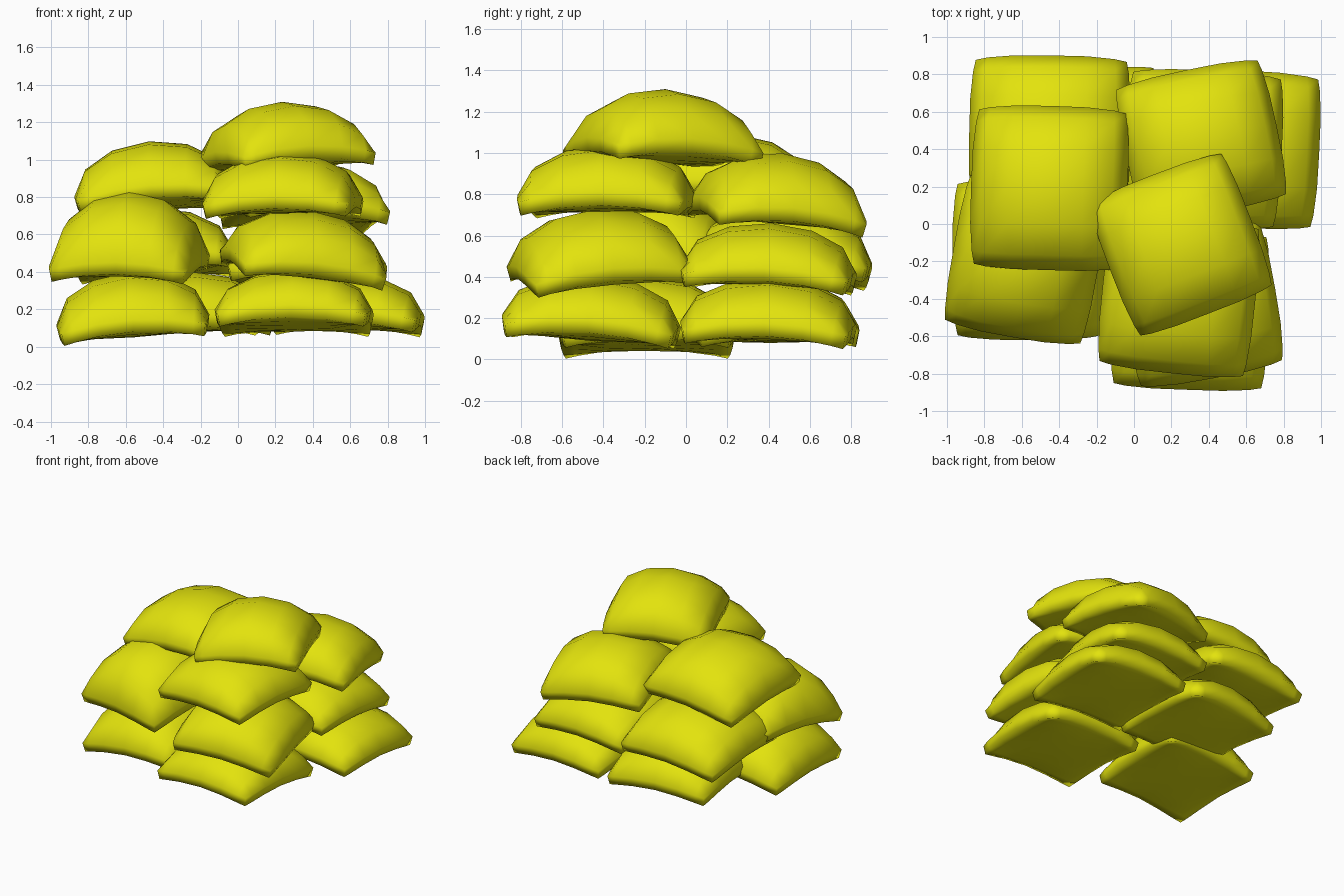
import bpy, bmesh, math
from mathutils import Matrix, Vector

if "Cube" in bpy.data.objects:
    bpy.data.objects.remove(bpy.data.objects["Cube"])

yellow = bpy.data.materials.new("yellow cloth")
yellow.diffuse_color = (0.77, 0.77, 0.004, 1)
yellow.use_nodes = True
yellow.node_tree.nodes["Principled BSDF"].inputs["Base Color"].default_value = yellow.diffuse_color

STEPS = [-1, -0.84, -0.48, 0, 0.48, 0.84, 1]
N = len(STEPS)
DROOP = 0.05


def bag(name, centre, half, top, bottom, turn=0, pitch=0, roll=0):
    """Stuffed square bag: domed top, shallow belly, thick drooping rim."""
    bm = bmesh.new()

    def sheet(rim, height, power, inset):
        rows = []
        for v in STEPS:
            row = []
            for u in STEPS:
                swell = max(0, (1 - u * u) * (1 - v * v)) ** power
                x = u * half[0] * inset * (1 - 0.06 * v ** 4)
                y = v * half[1] * inset * (1 - 0.06 * u ** 4)
                z = rim + height * swell - DROOP * (u * v) ** 2
                row.append(bm.verts.new((x, y, z)))
            rows.append(row)
        for a, b in zip(rows, rows[1:]):
            for i in range(N - 1):
                quad = (a[i], a[i + 1], b[i + 1], b[i])
                bm.faces.new(quad if height > 0 else quad[::-1])
        # outline of the sheet, anticlockwise
        return (rows[0][:-1] + [r[-1] for r in rows[:-1]]
                + rows[-1][:0:-1] + [r[0] for r in rows[:0:-1]])

    upper = sheet(0.035, top - 0.035, 0.5, 1.0)
    lower = sheet(-0.03, -(bottom - 0.03), 0.6, 0.97)
    for i in range(len(upper)):
        j = (i + 1) % len(upper)
        bm.faces.new((lower[i], lower[j], upper[j], upper[i]))
    for f in bm.faces:
        f.smooth = True
    spin = (Matrix.Rotation(math.radians(turn), 4, 'Z')
            @ Matrix.Rotation(math.radians(pitch), 4, 'X')
            @ Matrix.Rotation(math.radians(roll), 4, 'Y'))
    bm.transform(Matrix.Translation(Vector(centre)) @ spin)
    mesh = bpy.data.meshes.new(name)
    bm.to_mesh(mesh)
    bm.free()
    mesh.materials.append(yellow)
    bpy.context.collection.objects.link(bpy.data.objects.new(name, mesh))


# front left stack
bag("front_left_bag_1", (-0.56, -0.19, 0.11), (0.41, 0.43), 0.29, 0.06, 0, 0, -4)
bag("front_left_bag_2", (-0.58, -0.19, 0.46), (0.39, 0.42), 0.37, 0.07, -10, 6, 1)
bag("front_left_bag_3", (-0.45, 0.19, 0.80), (0.42, 0.44), 0.30, 0.06, -2, -4, -5)

# front right stack
bag("front_right_bag_1", (0.30, -0.46, 0.16), (0.42, 0.43), 0.25, 0.07, -2, -4, 0)
bag("front_right_bag_2", (0.35, -0.42, 0.45), (0.41, 0.41), 0.28, 0.08, 10, 5, 6)
bag("front_right_bag_3", (0.24, -0.38, 0.77), (0.41, 0.42), 0.27, 0.06, -6, 0, -1)
bag("top_bag", (0.25, -0.11, 1.02), (0.40, 0.40), 0.29, 0.07, 21, -3, -2)

# back right stack
bag("back_right_bag_1", (0.57, 0.40, 0.15), (0.42, 0.42), 0.24, 0.06, -3, -2, 1)
bag("back_right_bag_2", (0.37, 0.40, 0.41), (0.42, 0.42), 0.25, 0.06, -3, -3, 0)
bag("back_right_bag_3", (0.36, 0.44, 0.72), (0.41, 0.39), 0.28, 0.06, 12, -5, 3)

# back left stack
bag("back_left_bag_1", (-0.25, 0.41, 0.14), (0.42, 0.41), 0.26, 0.06, 6)
bag("back_left_bag_2", (-0.45, 0.47, 0.46), (0.43, 0.43), 0.28, 0.08, -1, -4, -3)
